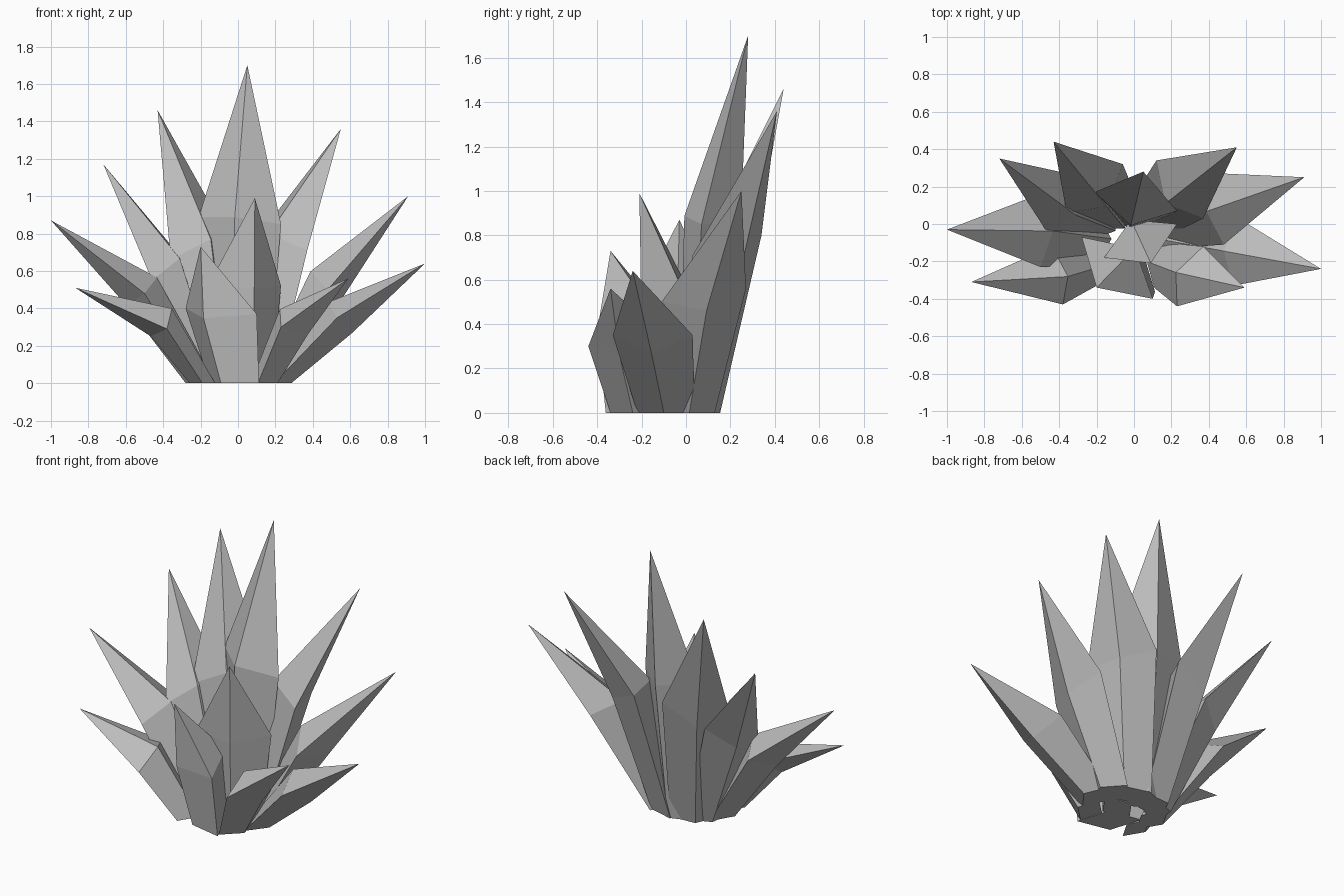
import bpy
import bmesh
from mathutils import Vector

# Remove the default cube only
default_cube = bpy.data.objects.get("Cube")
if default_cube:
    bpy.data.objects.remove(default_cube, do_unlink=True)

# One plain grey for every shard
grey = bpy.data.materials.new("crystal_grey")
grey.use_nodes = True
colour = (0.5, 0.5, 0.5, 1)
grey.diffuse_color = colour
grey.node_tree.nodes["Principled BSDF"].inputs["Base Color"].default_value = colour

THICKNESS = 0.58   # thin diagonal of the section relative to the wide one
FOOT_SCALE = 0.72  # size of the foot relative to the widest section


def build_shard(name, tip, side_a, side_b, foot):
    """Flattened four-sided shard: foot on the ground, wide belt, sharp tip."""
    tip, side_a, side_b = Vector(tip), Vector(side_a), Vector(side_b)
    foot = Vector((*foot, 0))
    middle = (side_a + side_b) / 2
    wide = (side_b - side_a) / 2
    axis = (tip - foot).normalized()
    thin = axis.cross(wide).normalized() * wide.length * THICKNESS
    offsets = [wide, thin, -wide, -thin]

    # The foot is the same section turned upright so that it lies flat
    upright = axis.rotation_difference(Vector((0, 0, 1)))
    bm = bmesh.new()
    lower, belt = [], []
    for offset in offsets:
        flat = upright @ offset * FOOT_SCALE
        flat.z = 0
        lower.append(bm.verts.new(foot + flat))
        belt.append(bm.verts.new(middle + offset))
    apex = bm.verts.new(tip)

    bm.faces.new(lower[::-1])
    for i in range(len(offsets)):
        j = (i + 1) % len(offsets)
        bm.faces.new((lower[i], lower[j], belt[j], belt[i]))
        bm.faces.new((belt[i], belt[j], apex))
    bmesh.ops.recalc_face_normals(bm, faces=bm.faces[:])

    mesh = bpy.data.meshes.new(name)
    bm.to_mesh(mesh)
    bm.free()
    mesh.materials.append(grey)
    shard = bpy.data.objects.new(name, mesh)
    bpy.context.scene.collection.objects.link(shard)
    return shard


# Tall shards at the back
build_shard("back_centre_shard", tip=(.05, .28, 1.7),
            side_a=(-.21, .17, .89), side_b=(.23, .07, .85), foot=(0, .06))
build_shard("back_right_shard", tip=(-.43, .44, 1.46),
            side_a=(-.36, .06, .66), side_b=(-.06, .32, .8), foot=(-.1, .05))
build_shard("back_left_shard", tip=(.55, .41, 1.36),
            side_a=(.37, .03, .71), side_b=(.12, .34, .8), foot=(.1, .05))

# Shards leaning out to the sides
build_shard("upper_right_shard", tip=(-.72, .35, 1.17),
            side_a=(-.46, -.05, .55), side_b=(-.31, .26, .68), foot=(-.16, .01))
build_shard("upper_left_shard", tip=(.91, .25, 1),
            side_a=(.48, -.11, .5), side_b=(.47, .27, .56), foot=(.18, 0))
build_shard("side_right_shard", tip=(-1, -.03, .87),
            side_a=(-.5, -.23, .48), side_b=(-.53, .15, .5), foot=(-.2, -.08))
build_shard("side_left_shard", tip=(1, -.24, .64),
            side_a=(.53, -.33, .35), side_b=(.56, .03, .35), foot=(.21, -.09))

# Short shards at the front
build_shard("low_right_shard", tip=(-.87, -.31, .51),
            side_a=(-.38, -.43, .29), side_b=(-.44, -.12, .36), foot=(-.19, -.21))
build_shard("low_left_shard", tip=(.59, -.34, .56),
            side_a=(.23, -.44, .3), side_b=(.37, -.12, .36), foot=(.14, -.22))
build_shard("inner_front_shard", tip=(.09, -.21, .99),
            side_a=(-.16, -.18, .52), side_b=(.23, 0, .52), foot=(.04, -.1))
build_shard("outer_front_shard", tip=(-.2, -.34, .73),
            side_a=(-.28, -.07, .4), side_b=(.1, -.4, .37), foot=(-.02, -.24))
